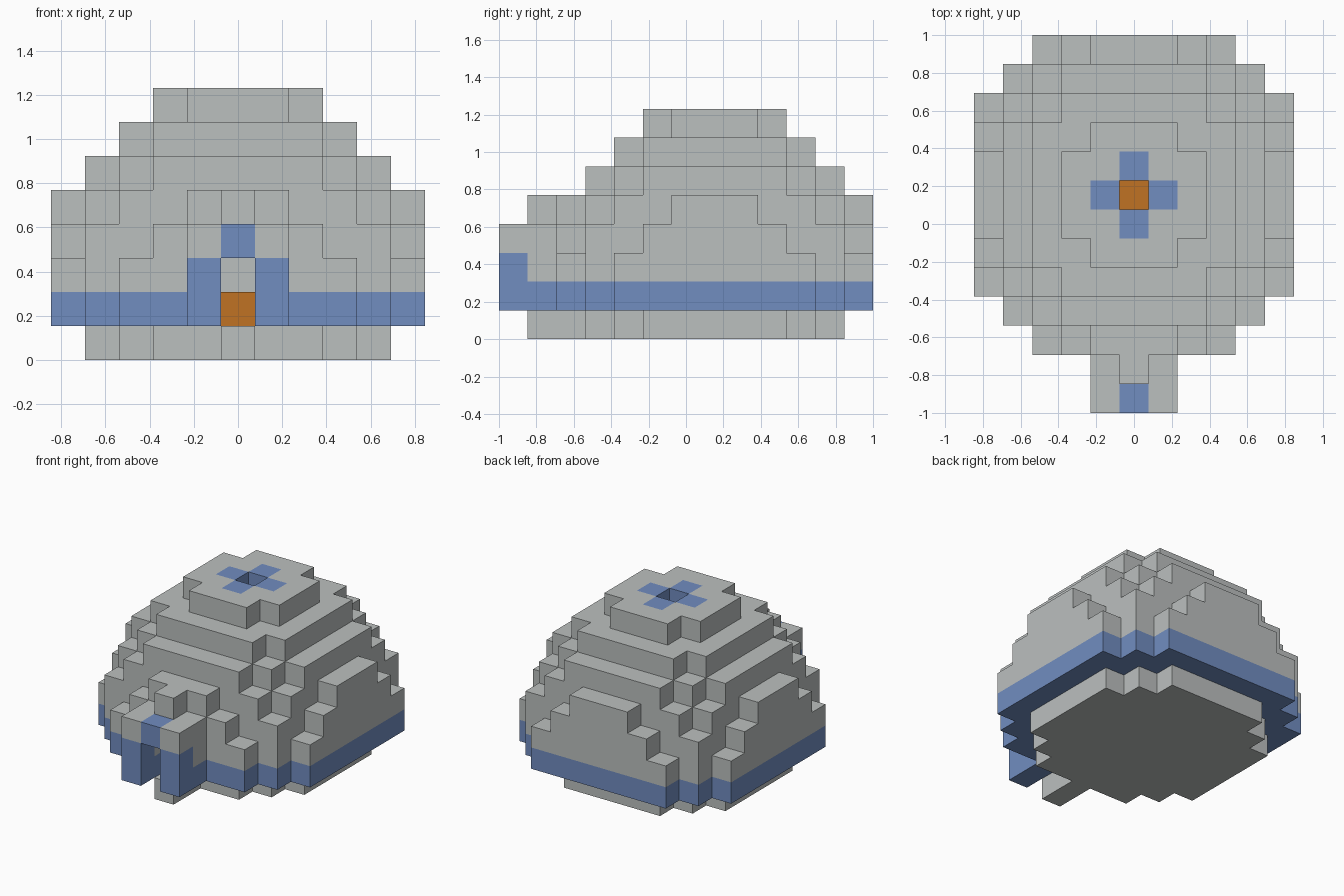
import bpy
import bmesh
from mathutils import Vector

default = bpy.data.objects.get("Cube")
if default:
    bpy.data.objects.remove(default, do_unlink=True)

U = 2 / 13  # edge length of one block


def make_material(name, rgb):
    mat = bpy.data.materials.new(name)
    mat.use_nodes = True
    mat.diffuse_color = (*rgb, 1)
    mat.node_tree.nodes["Principled BSDF"].inputs["Base Color"].default_value = (*rgb, 1)
    return mat


grey = make_material("snow_grey", (0.50, 0.525, 0.52))
blue = make_material("ice_blue", (0.165, 0.266, 0.527))
orange = make_material("fire_orange", (0.527, 0.171, 0.017))

AXES = [Vector(a) for a in ((1, 0, 0), (0, 1, 0), (0, 0, 1))]
STEPS = [s * a for a in AXES for s in (1, -1)]


def key(v):
    return tuple(round(c) for c in v)


def box(xs, ys, zs):
    return {(x, y, z) for x in xs for y in ys for z in zs}


# Round layers: squared radius of each block layer, floor to crown
LIMITS = [20, 34, 34, 32, 27, 20, 13, 5]
R = range(-5, 6)
ball = {(x, y, z) for z, lim in enumerate(LIMITS) for x in R for y in R
        if x * x + y * y <= lim}

# Hollow room inside a one-block shell
room = {c for c in ball if c[2] > 0 and
        all(key(Vector(c) + s) in ball for s in STEPS)}
shell = ball - room

# Doorway tunnel and smoke hole
tunnel = box([0], range(-6, -3), [1, 2, 3]) | box([0], [-7], [1, 2])
shell -= tunnel | {(0, 0, 7)}

# Split the shell into parts
floor = {c for c in shell if c[2] == 0}
base_ring = {c for c in shell if c[2] == 1}
vent = {(1, 0, 7), (-1, 0, 7), (0, 1, 7), (0, -1, 7)}
dome = shell - floor - base_ring - vent

# Porch: side walls, raised roof block and door frame
doorstep = box([0], [-6, -5], [0])
porch_base = box([-1, 1], [-7, -6], [1])
porch_wall = box([-1, 1], [-6], [2, 3]) | box([-1, 1], [-7], [3]) | {(0, -6, 4)}
door_frame = box([-1, 1], [-7], [2]) | {(0, -7, 3)}

parts = [
    ("floor", floor, grey),
    ("base_ring", base_ring, blue),
    ("dome_wall", dome, grey),
    ("smoke_vent", vent, blue),
    ("doorstep", doorstep, grey),
    ("porch_base", porch_base, blue),
    ("porch_wall", porch_wall, grey),
    ("door_frame", door_frame, blue),
    ("fire", {(0, 0, 1)}, orange),
]
solid = set().union(*(cells for _, cells, _ in parts))


def build(name, cells, mat):
    """Make one object from the exposed faces of its blocks."""
    bm = bmesh.new()
    for c in sorted(cells):
        mid = Vector(c) + Vector((0, 1, 0.5))
        for n in STEPS:
            if key(Vector(c) + n) in solid:
                continue
            u = Vector((n.y, n.z, n.x))
            v = n.cross(u)
            bm.faces.new([bm.verts.new((mid + (n + a * u + b * v) / 2) * U)
                          for a, b in ((-1, -1), (1, -1), (1, 1), (-1, 1))])
    bmesh.ops.remove_doubles(bm, verts=bm.verts, dist=U / 100)
    mesh = bpy.data.meshes.new(name)
    bm.to_mesh(mesh)
    bm.free()
    mesh.materials.append(mat)
    bpy.context.collection.objects.link(bpy.data.objects.new(name, mesh))


for part in parts:
    build(*part)
